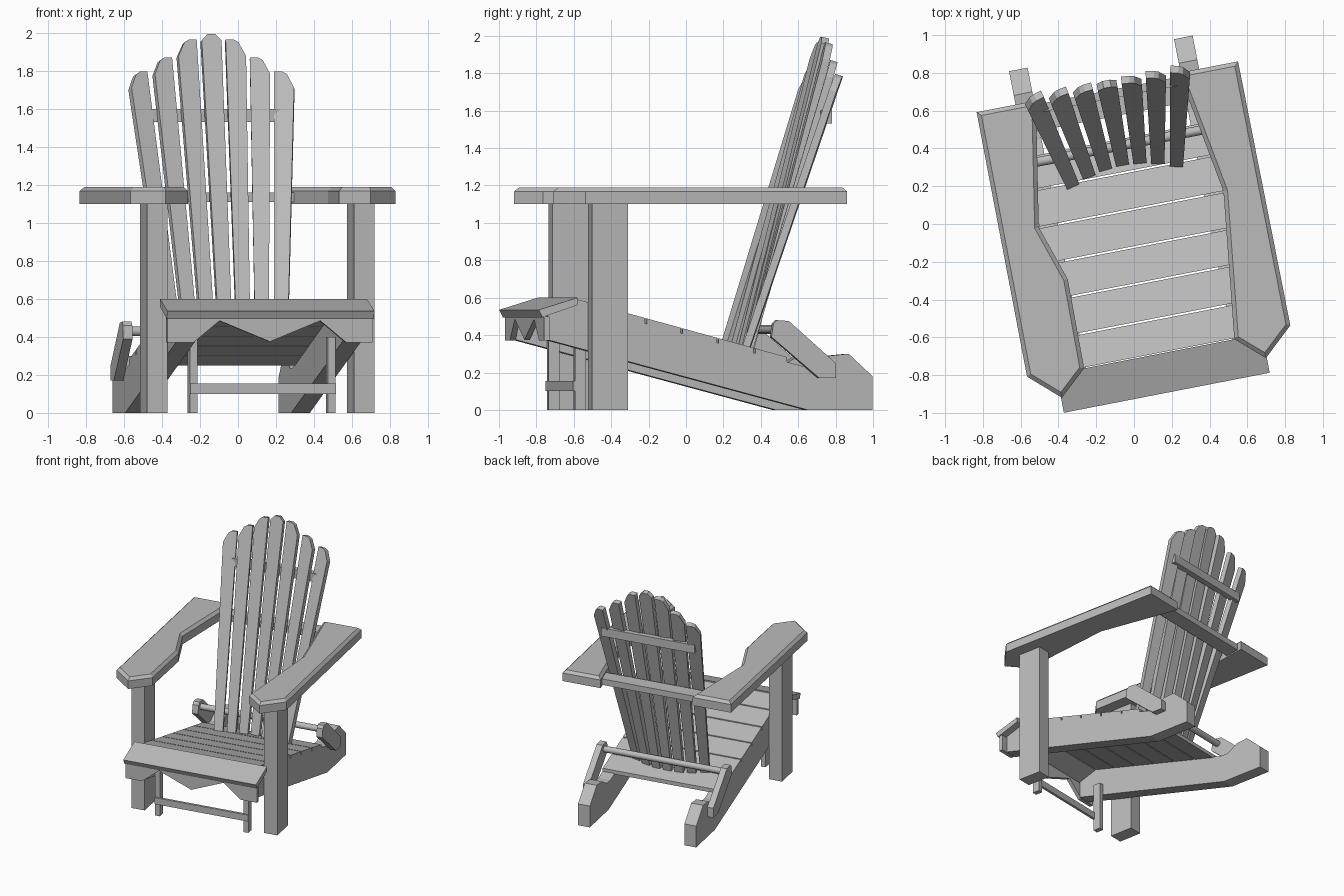
import bpy, bmesh, math
from mathutils import Matrix, Vector

if "Cube" in bpy.data.objects:
    bpy.data.objects.remove(bpy.data.objects["Cube"])

wood = bpy.data.materials.new("grey wood")
wood.use_nodes = True
GREY = (0.5, 0.5, 0.5, 1)
wood.diffuse_color = GREY
wood.node_tree.nodes["Principled BSDF"].inputs["Base Color"].default_value = GREY

# The whole chair is turned a little about the vertical axis
TURN = Matrix.Rotation(math.radians(11), 4, 'Z')


def finish(name, bm, local=Matrix()):
    bmesh.ops.recalc_face_normals(bm, faces=bm.faces)
    mesh = bpy.data.meshes.new(name)
    bm.to_mesh(mesh)
    bm.free()
    mesh.materials.append(wood)
    obj = bpy.data.objects.new(name, mesh)
    obj.matrix_world = TURN @ local
    bpy.context.collection.objects.link(obj)
    return obj


def prism(name, points, lo, hi, axis, local=Matrix(), bevel=0):
    """Extrude a 2D outline along an axis: X uses (y, z), Y uses (x, z), Z uses (x, y)."""
    def place(p, d):
        return {"X": (d, p[0], p[1]), "Y": (p[0], d, p[1]), "Z": (p[0], p[1], d)}[axis]
    bm = bmesh.new()
    face = bm.faces.new([bm.verts.new(place(p, lo)) for p in points])
    out = bmesh.ops.extrude_face_region(bm, geom=[face])["geom"]
    verts = [g for g in out if isinstance(g, bmesh.types.BMVert)]
    shift = Vector(place((0, 0), hi - lo))
    bmesh.ops.translate(bm, verts=verts, vec=shift)
    if bevel:
        rim = [g for g in out if isinstance(g, bmesh.types.BMEdge)]
        bmesh.ops.bevel(bm, geom=rim, offset=bevel, segments=1, affect='EDGES')
    return finish(name, bm, local)


def box(name, x, y, z):
    return prism(name, [(x[0], y[0]), (x[1], y[0]), (x[1], y[1]), (x[0], y[1])], z[0], z[1], "Z")


def seat_z(y):
    return 0.335 - 0.27 * (y - 0.26)


# Armrests: the right one has a waist on its inner edge
back_arm = [(0.705, 0.74), (0.385, 0.74), (0.498, 0.08)]
front_arm = [(0.405, -0.70), (0.55, -0.83), (0.71, -0.685)]
left_arm = back_arm + front_arm
right_arm = back_arm + [(0.40, -0.22)] + front_arm
prism("left_armrest", left_arm, 1.10, 1.19, "Z", bevel=0.022)
prism("right_armrest", [(-x, y) for x, y in right_arm], 1.10, 1.19, "Z", bevel=0.022)

# Side profiles of the long rails and the rear braces
rail = [(-0.85, 0.375), (0.566, 0), (0.92, 0), (0.92, 0.18), (0.79, 0.30), (0.69, 0.29),
        (0.60, 0.235), (0.535, 0.235), (-0.70, seat_z(-0.70) - 0.03), (-0.85, 0.52)]
brace = [(0.36, 0.39), (0.37, 0.46), (0.39, 0.48), (0.455, 0.475),
         (0.71, 0.25), (0.71, 0.17), (0.62, 0.17)]

for side, s in (("left", 1), ("right", -1)):
    def span(a, b):
        return sorted((s * a, s * b))
    box(side + "_front_leg", span(0.50, 0.61), (-0.63, -0.435), (0, 1.10))
    box(side + "_footrest_leg", span(0.35, 0.39), (-0.68, -0.62), (0, 0.40))
    prism(side + "_side_rail", rail, *span(0.395, 0.495), "X")
    prism(side + "_rear_brace", brace, *span(0.495, 0.545), "X")

box("footrest_crossbar", (-0.39, 0.39), (-0.69, -0.67), (0.10, 0.155))

# Round rod between the rear braces
bm = bmesh.new()
bmesh.ops.create_cone(bm, cap_ends=True, segments=16, radius1=0.025, radius2=0.025, depth=1.0,
                      matrix=Matrix.Translation((0, 0.42, 0.43)) @ Matrix.Rotation(math.pi / 2, 4, 'Y'))
rod = finish("rear_rod", bm)
bpy.context.view_layer.objects.active = rod
rod.select_set(True)
bpy.ops.object.shade_smooth_by_angle()

# Sloping seat boards and the rounded-over front board
edges = [-0.70, -0.516, -0.314, -0.12, 0.077, 0.277, 0.46]
for i, (a, b) in enumerate(zip(edges, edges[1:])):
    a, b = a + 0.005, b - 0.005
    outline = [(a, seat_z(a) - 0.032), (b, seat_z(b) - 0.032), (b, seat_z(b)), (a, seat_z(a))]
    prism(f"seat_board_{i + 1}", outline, -0.495, 0.495, "X")
prism("seat_front_board", [(-0.91, 0.535), (-0.70, 0.60), (-0.70, 0.56), (-0.89, 0.495)],
      -0.555, 0.555, "X")

# Apron with two notched arches
half = [(0.55, 0.50), (0.55, 0.37), (0.41, 0.37), (0.27, 0.485)]
apron = half + [(0, 0.375)] + [(-x, z) for x, z in reversed(half)]
prism("front_apron", apron, -0.88, -0.85, "Y")

# Fan of seven tapered back slats, each turned towards the middle
HEIGHTS = [1.99, 1.96, 1.865, 1.79]
for k in range(-3, 4):
    s = -1 if k < 0 else 1
    base = Vector((0.094 * k, 0.335 - 0.066 * (k / 3) ** 2, 0.32))
    tip = Vector((0.132 * k, 0.755, HEIGHTS[abs(k)]))
    up = (tip - base).normalized()
    twist = math.radians(-5 * k)
    across = Vector((math.cos(twist), math.sin(twist), 0))
    across = (across - up * across.dot(up)).normalized()
    frame = Matrix((across, across.cross(up) * -1, up)).transposed().to_4x4()
    frame.translation = base
    h = (tip - base).length
    w = 0.053
    if k:
        outline = [(-0.035 * s, 0), (0.035 * s, 0), (w * s, h - 0.09),
                   (0.015 * s, h - 0.015), (-0.01 * s, h), (-w * s, h)]
    else:
        outline = [(-0.035, 0), (0.035, 0), (w, h - 0.035), (0.02, h), (-0.02, h), (-w, h - 0.035)]
    prism(f"back_slat_{k + 4}", outline, -0.02, 0.02, "Y", frame)

# Cross rails behind the back slats
box("upper_back_rail", (-0.39, 0.39), (0.675, 0.72), (1.53, 1.60))
box("arm_back_rail", (-0.43, 0.43), (0.58, 0.70), (1.11, 1.16))
